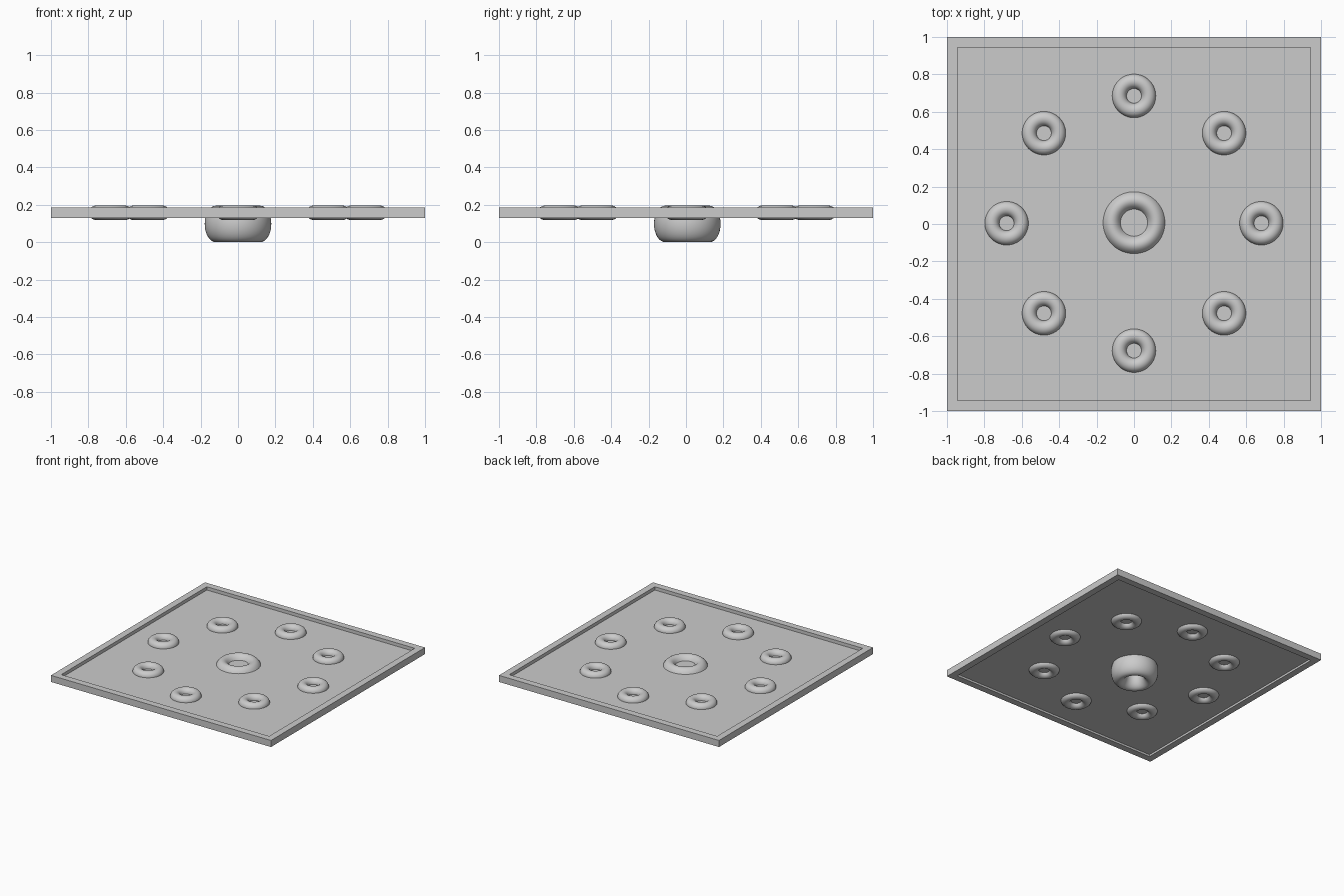
import bpy, bmesh, math

if "Cube" in bpy.data.objects:
    bpy.data.objects.remove(bpy.data.objects["Cube"])


def ring(name, loc, major, minor, z_scale=1.0):
    """Smooth ring, optionally stretched upright."""
    bpy.ops.mesh.primitive_torus_add(location=loc, major_radius=major, minor_radius=minor,
                                     major_segments=64, minor_segments=32)
    ob = bpy.context.object
    ob.name = name
    ob.scale.z = z_scale
    bpy.ops.object.transform_apply(location=False, rotation=False, scale=True)
    bpy.ops.object.shade_smooth()
    return ob


# Square border frame, one closed loop with a rectangular section
OUT, INN, Z0, Z1 = 1.0, 0.945, 0.13, 0.184
corners = [(-1, -1), (1, -1), (1, 1), (-1, 1)]
section = [(OUT, Z0), (OUT, Z1), (INN, Z1), (INN, Z0)]
bm = bmesh.new()
loops = [[bm.verts.new((sx * r, sy * r, z)) for r, z in section] for sx, sy in corners]
for i in range(4):
    a, b = loops[i], loops[(i + 1) % 4]
    for j in range(4):
        k = (j + 1) % 4
        bm.faces.new((a[j], b[j], b[k], a[k]))
bmesh.ops.recalc_face_normals(bm, faces=bm.faces)
mesh = bpy.data.meshes.new("border_frame")
bm.to_mesh(mesh)
bm.free()
bpy.context.collection.objects.link(bpy.data.objects.new("border_frame", mesh))

# Thin recessed panel inside the frame
bpy.ops.mesh.primitive_cube_add(size=1, location=(0, 0, 0.152))
panel = bpy.context.object
panel.name = "panel"
panel.scale = (2 * INN, 2 * INN, 0.01)

# Tall ring in the middle, reaching down to the ground
ring("centre_ring", (0, 0.007, 0.0975), 0.119, 0.059, 0.0975 / 0.059)

# Eight small rings in a circle
for i in range(8):
    a = i * math.pi / 4
    ring(f"small_ring_{i + 1}", (0.681 * math.cos(a), 0.004 + 0.681 * math.sin(a), 0.157),
         0.078, 0.0385)
